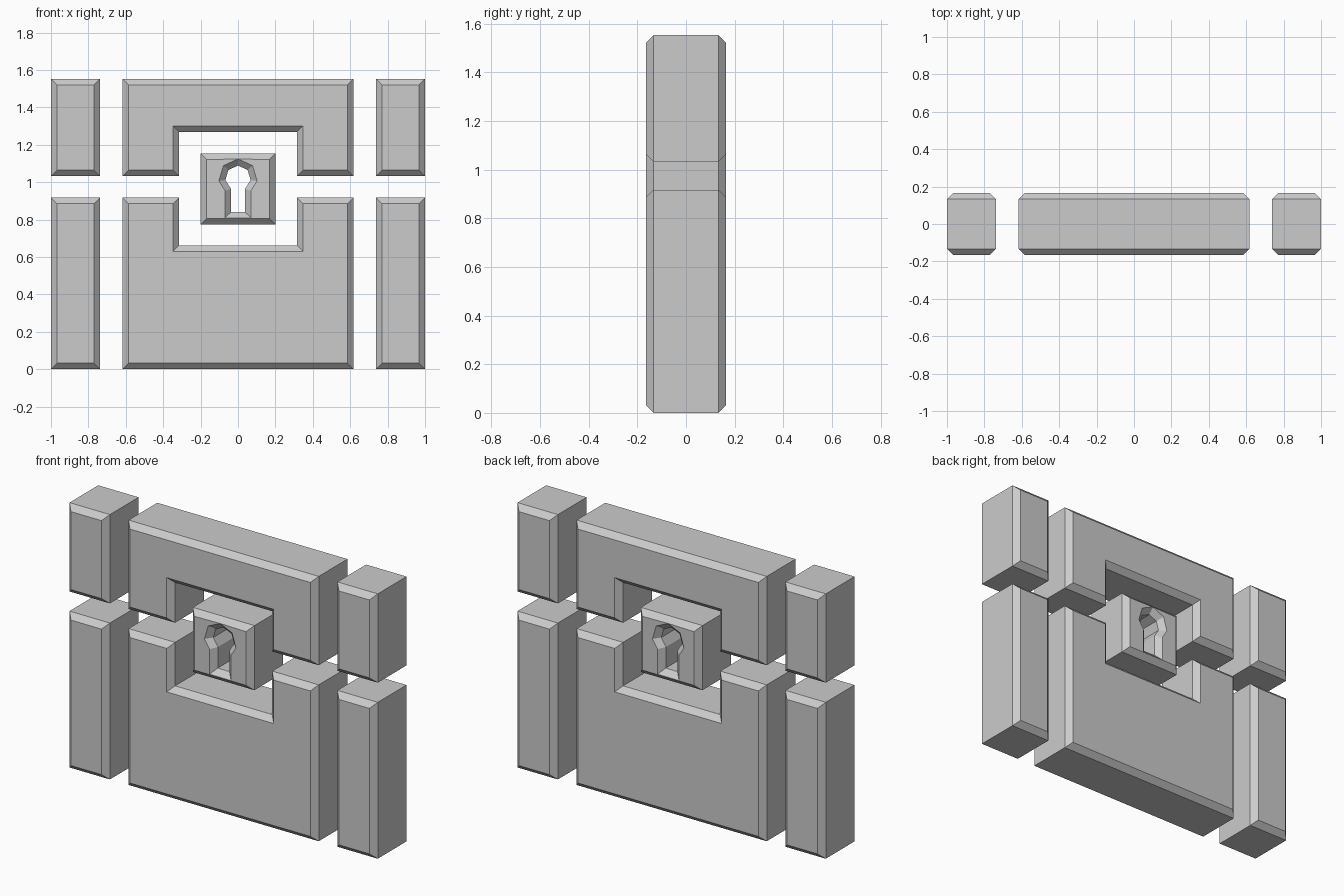
import bpy, bmesh, math
from mathutils import Vector

cube = bpy.data.objects.get("Cube")
if cube:
    bpy.data.objects.remove(cube)

HALF = 0.165     # half thickness of the slab
BEVEL = 0.032    # chamfer on the front and back rims

grey = bpy.data.materials.new("light_grey")
grey.use_nodes = True
colour = (0.6, 0.6, 0.6, 1)
grey.diffuse_color = colour
grey.node_tree.nodes["Principled BSDF"].inputs["Base Color"].default_value = colour


def inset(points, amount):
    """Mitred offset to the left of travel (inward for counter-clockwise)."""
    result = []
    for i, p in enumerate(points):
        before = (p - points[i - 1]).normalized()
        after = (points[(i + 1) % len(points)] - p).normalized()
        n1, n2 = Vector((-before.y, before.x)), Vector((-after.y, after.x))
        result.append(p + (n1 + n2) * amount / (1 + n1.dot(n2)))
    return result


def slab(name, *outlines):
    """Extrude x-z outlines (outer counter-clockwise, holes clockwise), rims chamfered."""
    bm = bmesh.new()
    caps = {0: [], 3: []}
    for outline in outlines:
        pts = [Vector(p) for p in outline]
        small = inset(pts, BEVEL)
        levels = [(small, -HALF), (pts, BEVEL - HALF), (pts, HALF - BEVEL), (small, HALF)]
        rings = [[bm.verts.new((p.x, y, p.y)) for p in ring] for ring, y in levels]
        count = len(pts)
        for a, b in zip(rings, rings[1:]):
            for i in range(count):
                j = (i + 1) % count
                bm.faces.new((a[i], a[j], b[j], b[i]))
        for level in caps:
            ring = rings[level]
            caps[level] += [bm.edges.get((ring[i - 1], ring[i])) for i in range(count)]
    for edges in caps.values():
        bmesh.ops.triangle_fill(bm, edges=edges, use_beauty=True, use_dissolve=False)
    bmesh.ops.recalc_face_normals(bm, faces=bm.faces[:])
    bmesh.ops.dissolve_limit(bm, angle_limit=0.01, verts=bm.verts[:], edges=bm.edges[:])
    mesh = bpy.data.meshes.new(name)
    bm.to_mesh(mesh)
    bm.free()
    mesh.materials.append(grey)
    obj = bpy.data.objects.new(name, mesh)
    bpy.context.collection.objects.link(obj)


def box(x0, x1, z0, z1):
    return [(x0, z0), (x1, z0), (x1, z1), (x0, z1)]


TOP, LID, BASE = 1.553, 1.032, 0.917   # lid spans LID..TOP, base spans 0..BASE
SIDE, NOTCH = 0.617, 0.315

# Corner posts
for side, x0, x1 in (("right", -1, -0.738), ("left", 0.738, 1)):
    slab(f"{side}_lower_post", box(x0, x1, 0, BASE))
    slab(f"{side}_upper_post", box(x0, x1, LID, TOP))

# Notched middle panels
slab("base_panel", [(-SIDE, 0), (SIDE, 0), (SIDE, BASE), (NOTCH, BASE),
                    (NOTCH, 0.662), (-NOTCH, 0.662), (-NOTCH, BASE), (-SIDE, BASE)])
slab("lid_panel", [(-SIDE, LID), (-NOTCH, LID), (-NOTCH, 1.268), (NOTCH, 1.268),
                   (NOTCH, LID), (SIDE, LID), (SIDE, TOP), (-SIDE, TOP)])

# Lock block with a keyhole through it
SLOT, RADIUS, CENTRE = 0.038, 0.068, 1.021
start = math.radians(237)
sweep = math.radians(294)
arc = [start - sweep * i / 6 for i in range(7)]
keyhole = [(SLOT, 0.84), (-SLOT, 0.84)]
keyhole += [(RADIUS * math.cos(a), CENTRE + RADIUS * math.sin(a)) for a in arc]
slab("lock_block", box(-0.2, 0.2, 0.774, 1.153), keyhole)
